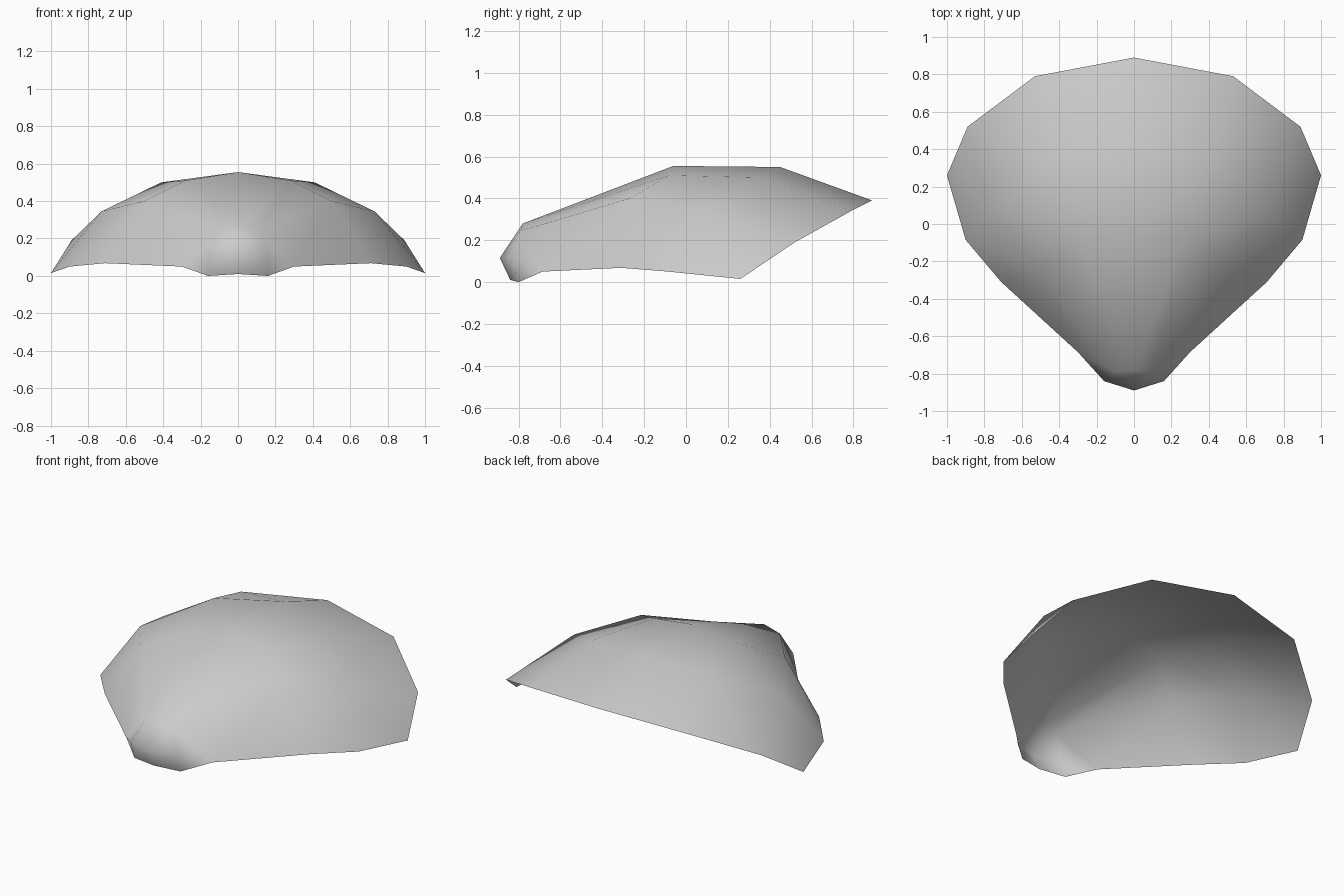
import bpy

# Remove the default object
default = bpy.data.objects.get("Cube")
if default:
    bpy.data.objects.remove(default, do_unlink=True)

# Single flat colour
grey = bpy.data.materials.new("plain grey")
grey.use_nodes = True
colour = (0.6, 0.6, 0.6, 1)
grey.diffuse_color = colour
grey.node_tree.nodes["Principled BSDF"].inputs["Base Color"].default_value = colour

# Cross ribs of the left half, each running from the centre line to the rim.
# The narrow nose ribs all end in the same rim corner.
corner = (.3, -.685, .05)
ribs = [
    [(0, -.84, .01), (.16, -.8, 0), corner, corner],              # nose underside
    [(0, -.89, .115), (.16, -.84, .115), corner, corner],         # nose tip
    [(0, -.78, .28), (.1, -.79, .245), corner, corner],           # nose top
    [(0, -.06, .555), (.28, -.08, .51), (.5, -.27, .4), (.71, -.31, .068)],
    [(0, .45, .55), (.41, .35, .5), (.73, .07, .345), (.9, -.085, .05)],
    [(0, .89, .39), (.53, .79, .34), (.89, .52, .19), (1, .26, .015)],  # rear rim
]


def build_shell(name, ribs):
    """Bridge neighbouring ribs, merging shared points, and mirror the half."""
    points = list(dict.fromkeys(p for rib in ribs for p in rib))
    index = {p: i for i, p in enumerate(points)}
    faces = []
    for low, high in zip(ribs, ribs[1:]):
        for k in range(len(low) - 1):
            loop = [low[k], low[k + 1], high[k + 1], high[k]]
            face = [index[p] for p in dict.fromkeys(loop)]
            if len(face) > 2:
                faces.append(face)
    mesh = bpy.data.meshes.new(name)
    mesh.from_pydata(points, [], faces)
    mesh.materials.append(grey)
    mesh.shade_smooth()
    shell = bpy.data.objects.new(name, mesh)
    bpy.context.collection.objects.link(shell)
    mirror = shell.modifiers.new("mirror halves", "MIRROR")
    mirror.use_clip = True
    return shell


build_shell("curved_shell", ribs)
